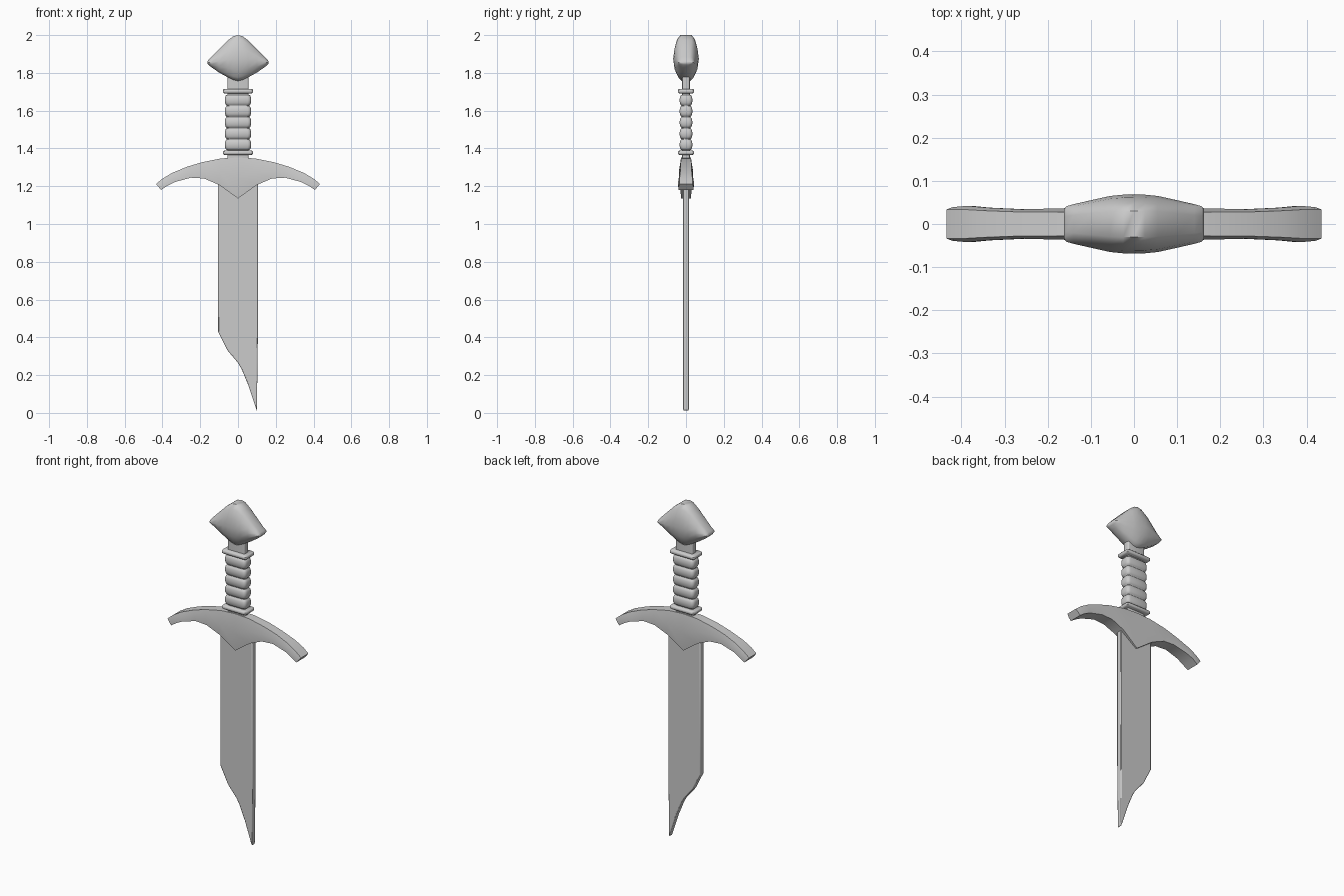
import bpy, bmesh, math

if "Cube" in bpy.data.objects:
    bpy.data.objects.remove(bpy.data.objects["Cube"])


def loft(name, rings, angle=35, bevel=0.0):
    """Skin a list of equal-length closed rings and cap both ends."""
    bm = bmesh.new()
    vs = [[bm.verts.new(p) for p in r] for r in rings]
    n = len(vs[0])
    for a, b in zip(vs, vs[1:]):
        for i in range(n):
            j = (i + 1) % n
            bm.faces.new((a[i], a[j], b[j], b[i]))
    bm.faces.new(vs[0])
    bm.faces.new(vs[-1])
    bmesh.ops.recalc_face_normals(bm, faces=bm.faces)
    me = bpy.data.meshes.new(name)
    bm.to_mesh(me)
    bm.free()
    ob = bpy.data.objects.new(name, me)
    bpy.context.collection.objects.link(ob)
    if bevel:
        m = ob.modifiers.new("bevel", "BEVEL")
        m.width, m.segments, m.limit_method = bevel, 2, "ANGLE"
    bpy.ops.object.select_all(action="DESELECT")
    bpy.context.view_layer.objects.active = ob
    ob.select_set(True)
    bpy.ops.object.shade_smooth_by_angle(angle=math.radians(angle))
    return ob


def rounded_rect(hx, hy, r, z):
    """Horizontal rounded rectangle ring."""
    pts = []
    for sx, sy, start in ((1, 1, 0), (-1, 1, 90), (-1, -1, 180), (1, -1, 270)):
        for k in range(4):
            a = math.radians(start + 30 * k)
            pts.append((sx * (hx - r) + r * math.cos(a), sy * (hy - r) + r * math.sin(a), z))
    return pts


def mirrored(half):
    """Extend stations that start at the centre to both sides in x."""
    return [(-1, s) for s in reversed(half[1:])] + [(1, s) for s in half]


# Broken blade
outline = [(-0.105, 1.24), (-0.105, 0.43), (-0.055, 0.33), (0.0, 0.265), (0.02, 0.23),
           (0.055, 0.145), (0.1, 0.01), (0.105, 0.4), (0.105, 1.24)]
loft("blade", [[(x, y, z) for x, z in outline] for y in (-0.017, 0.017)], bevel=0.005)

# Crossguard: top x, top z, bottom x, bottom z, half depths at top, middle, bottom
guard = [(0, 1.352, 0, 1.135, 0.026, 0.038, 0.025),
         (0.09, 1.347, 0.1, 1.207, 0.026, 0.038, 0.033),
         (0.19, 1.327, 0.18, 1.241, 0.028, 0.036, 0.035),
         (0.27, 1.303, 0.25, 1.245, 0.028, 0.034, 0.034),
         (0.35, 1.27, 0.335, 1.222, 0.031, 0.038, 0.038),
         (0.40, 1.24, 0.375, 1.202, 0.034, 0.042, 0.042),
         (0.434, 1.212, 0.407, 1.18, 0.034, 0.039, 0.039)]
rings = []
for s, (tx, tz, bx, bz, yt, ym, yb) in mirrored(guard):
    mx, mz = tx * 0.5 + bx * 0.5, tz * 0.5 + bz * 0.5
    rings.append([(s * tx, -yt, tz), (s * mx, -ym, mz), (s * bx, -yb, bz),
                  (s * bx, yb, bz), (s * mx, ym, mz), (s * tx, yt, tz)])
loft("crossguard", rings)

# Tang running through guard, grip and pommel
loft("tang", [rounded_rect(0.056, 0.02, 0.008, z) for z in (1.32, 1.80)])

# Ribbed grip
rings = []
ribs, z0, z1 = 5, 1.39, 1.685
step = (z1 - z0) / ribs
for i in range(ribs):
    for t, k in ((0.02, 0), (0.1, 0.5), (0.25, 0.85), (0.5, 1), (0.75, 0.85), (0.9, 0.5), (0.98, 0)):
        rings.append(rounded_rect(0.06 + 0.01 * k, 0.024 + 0.010 * k, 0.018, z0 + step * (i + t)))
loft("grip", rings, angle=50)

# Collars above and below the grip
for name, z, h in (("lower_collar", 1.377, 0.011), ("upper_collar", 1.703, 0.012)):
    loft(name, [rounded_rect(0.08 - d, 0.043 - d, 0.01, z + h * f)
                for f, d in ((-1, 0.006), (-0.5, 0), (0.5, 0), (1, 0.006))], angle=50)

# Pommel: x, top z, bottom z, half depth
pommel = [(0, 2.0, 1.757, 0.068), (0.025, 1.994, 1.763, 0.068), (0.055, 1.971, 1.777, 0.065),
          (0.1, 1.926, 1.802, 0.055), (0.14, 1.886, 1.829, 0.046),
          (0.157, 1.868, 1.843, 0.041), (0.162, 1.86, 1.85, 0.034)]
section = [(0.45, 1), (0.7, 0.9), (0.9, 0.7), (1, 0.48), (0.88, 0.25), (0.6, 0.08), (0.35, 0)]
rings = []
for s, (x, zt, zb, hy) in mirrored(pommel):
    side = [(hy * a, zb + (zt - zb) * b) for a, b in section]
    rings.append([(s * x, y, z) for y, z in side] + [(s * x, -y, z) for y, z in reversed(side)])
loft("pommel", rings, angle=50)
